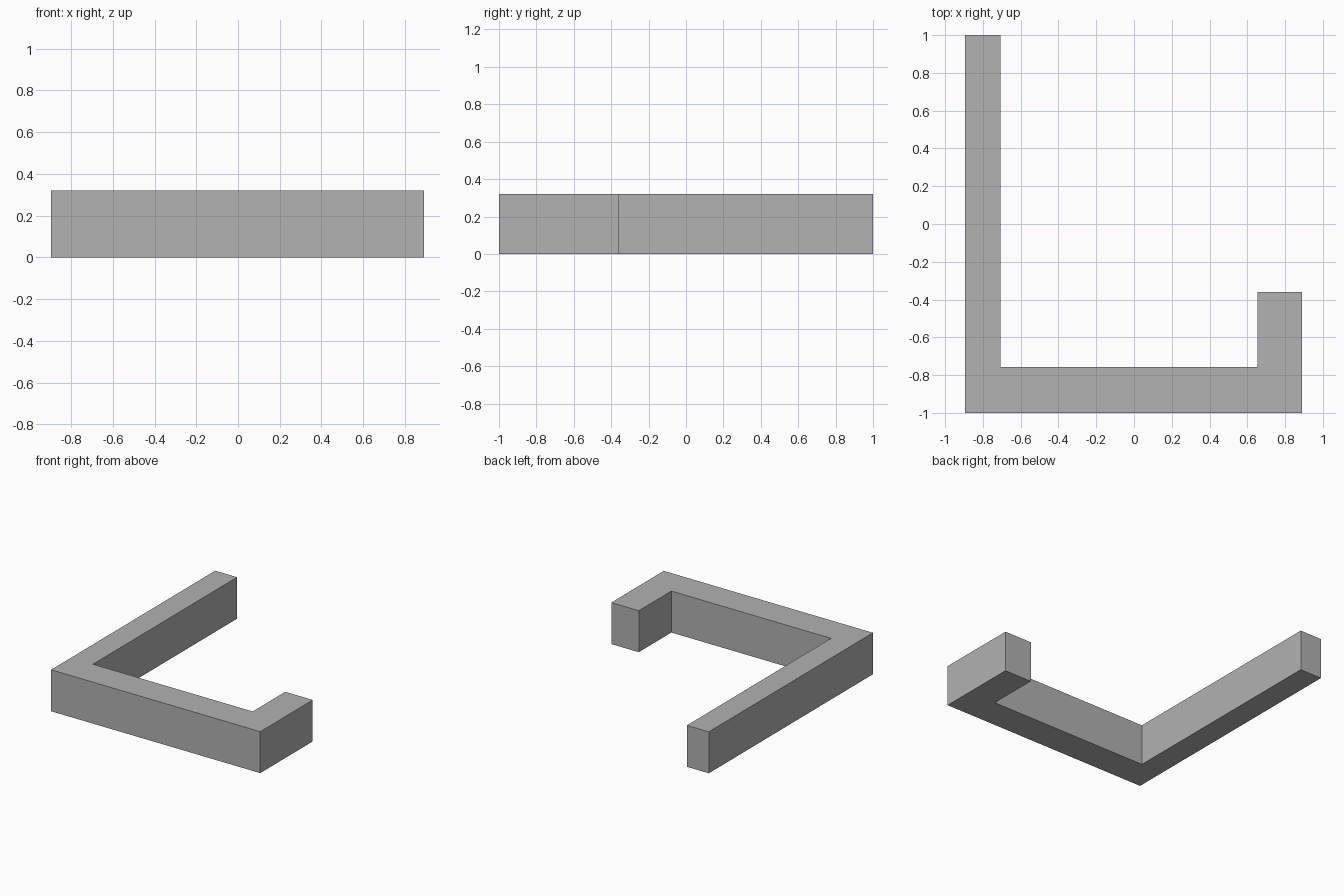
import bpy
import bmesh

if "Cube" in bpy.data.objects:
    bpy.data.objects.remove(bpy.data.objects["Cube"])

HEIGHT = 0.32

grey = bpy.data.materials.new("plain grey")
grey.diffuse_color = (0.445, 0.445, 0.445, 1.0)
grey.use_nodes = True
grey.node_tree.nodes["Principled BSDF"].inputs["Base Color"].default_value = grey.diffuse_color

# Plan outline: long left arm, front bar, short right arm
outline = [(-0.895, -1.0), (0.89, -1.0), (0.89, -0.36), (0.655, -0.36),
           (0.655, -0.757), (-0.708, -0.757), (-0.708, 1.0), (-0.895, 1.0)]

# Extrude the outline upwards into one solid wall
bm = bmesh.new()
base = bm.faces.new([bm.verts.new((x, y, 0)) for x, y in outline])
top = bmesh.ops.extrude_face_region(bm, geom=[base], use_keep_orig=True)
bmesh.ops.translate(bm, vec=(0, 0, HEIGHT),
                    verts=[v for v in top["geom"] if isinstance(v, bmesh.types.BMVert)])
bmesh.ops.recalc_face_normals(bm, faces=bm.faces)

mesh = bpy.data.meshes.new("hooked_wall")
bm.to_mesh(mesh)
bm.free()
mesh.materials.append(grey)
wall = bpy.data.objects.new("hooked_wall", mesh)
bpy.context.collection.objects.link(wall)
